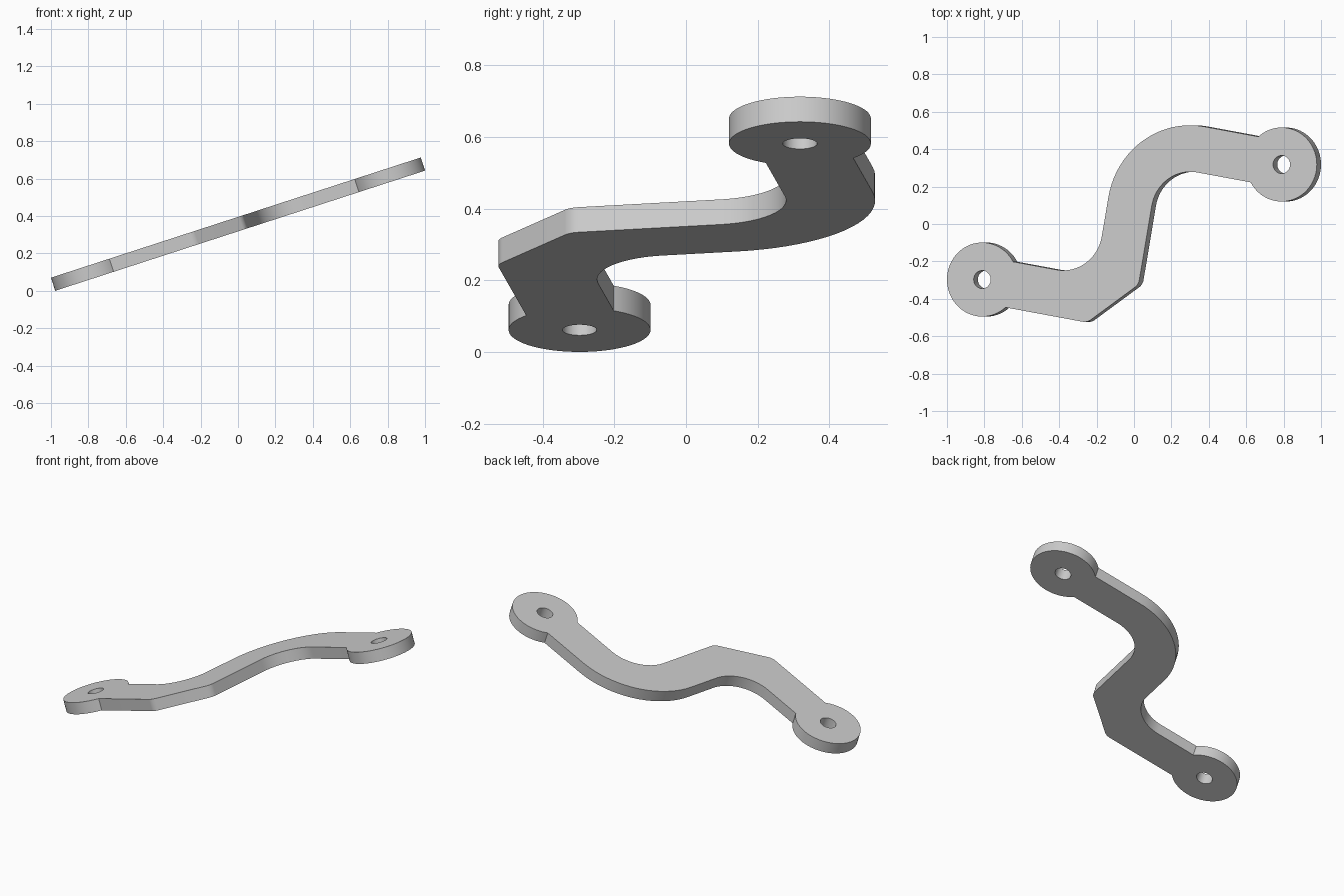
import bpy
import bmesh
from math import radians, asin, cos, sin, pi, tau
from mathutils import Vector, Matrix

cube = bpy.data.objects.get("Cube")
if cube:
    bpy.data.objects.remove(cube, do_unlink=True)

THICK = 0.0735
DISC_R, HOLE_R, HALF_W = 0.198, 0.048, 0.124
TILT, SKEW = radians(18), radians(10)

# Flat layout: both arms run along x, the web along y
to_flat = Matrix.Rotation(SKEW, 2)
left_eye = to_flat @ Vector((-0.8415, -0.297))
right_eye = to_flat @ Vector((0.8415, 0.318))
WEB_X = -0.031
CHAMFER = 0.25


def arc(centre, radius, start, end, steps):
    return [centre + radius * Vector((cos(a), sin(a)))
            for a in (start + (end - start) * i / steps for i in range(steps + 1))]


def fillet(corner, before, after, radius, steps=20):
    """Round a corner between two straight edges."""
    d1, d2 = (before - corner).normalized(), (after - corner).normalized()
    half = d1.angle(d2) / 2
    bisector = (d1 + d2).normalized()
    centre = corner + bisector * radius / sin(half)
    sweep = pi / 2 - half
    side = Vector((-bisector.y, bisector.x))
    if side.dot(d1) < 0:
        side = -side
    return [centre + radius * (side * sin(t) - bisector * cos(t))
            for t in (sweep - 2 * sweep * i / steps for i in range(steps + 1))]


# Outline, counter-clockwise: left eye, lower edge, right eye, upper edge
neck = asin(HALF_W / DISC_R)
left_arc = arc(left_eye, DISC_R, neck, tau - neck, 56)
right_arc = arc(right_eye, DISC_R, neck - pi, pi - neck, 56)
x0, x1 = WEB_X - HALF_W, WEB_X + HALF_W
low0, low1 = left_eye.y - HALF_W, left_eye.y + HALF_W
top0, top1 = right_eye.y - HALF_W, right_eye.y + HALF_W

lower = [(x1 - CHAMFER, low0, 0.06), (x1, low0 + CHAMFER, 0.06), (x1, top0, 0.22)]
upper = [(x0, top1, 0.465), (x0, low1, 0.22)]


def rounded_run(first, corners, last):
    pts = [first] + [Vector(c[:2]) for c in corners] + [last]
    run = []
    for i, c in enumerate(corners, 1):
        run += fillet(pts[i], pts[i - 1], pts[i + 1], c[2])
    return run


outline = (left_arc + rounded_run(left_arc[-1], lower, right_arc[0])
           + right_arc + rounded_run(right_arc[-1], upper, left_arc[0]))
holes = [arc(c, HOLE_R, 0, tau * 31 / 32, 31) for c in (left_eye, right_eye)]

# Filled, extruded plate with two holes
curve = bpy.data.curves.new("crank_link", 'CURVE')
curve.dimensions = '2D'
curve.fill_mode = 'BOTH'
curve.extrude = THICK / 2
to_plate = to_flat.inverted()
for loop in [outline] + holes:
    spline = curve.splines.new('POLY')
    spline.points.add(len(loop) - 1)
    for point, p in zip(spline.points, loop):
        point.co = (*(to_plate @ p), 0, 1)
    spline.use_cyclic_u = True

link = bpy.data.objects.new("crank_link", curve)
bpy.context.collection.objects.link(link)
bpy.ops.object.select_all(action='DESELECT')
link.select_set(True)
bpy.context.view_layer.objects.active = link
bpy.ops.object.convert(target='MESH')
link = bpy.context.object

# Weld, tilt and stand on the ground
bm = bmesh.new()
bm.from_mesh(link.data)
bmesh.ops.remove_doubles(bm, verts=bm.verts, dist=0.0001)
bmesh.ops.recalc_face_normals(bm, faces=bm.faces)
bm.transform(Matrix.Rotation(-TILT, 4, 'Y'))
floor = min(v.co.z for v in bm.verts)
bmesh.ops.translate(bm, verts=bm.verts, vec=(0, 0, -floor))
bm.to_mesh(link.data)
bm.free()

# Plain grey metal
grey = bpy.data.materials.new("plain_grey")
grey.use_nodes = True
colour = (0.6, 0.6, 0.6, 1)
grey.diffuse_color = colour
grey.node_tree.nodes["Principled BSDF"].inputs["Base Color"].default_value = colour
link.data.materials.clear()
link.data.materials.append(grey)
bpy.ops.object.shade_smooth_by_angle(angle=radians(30))
